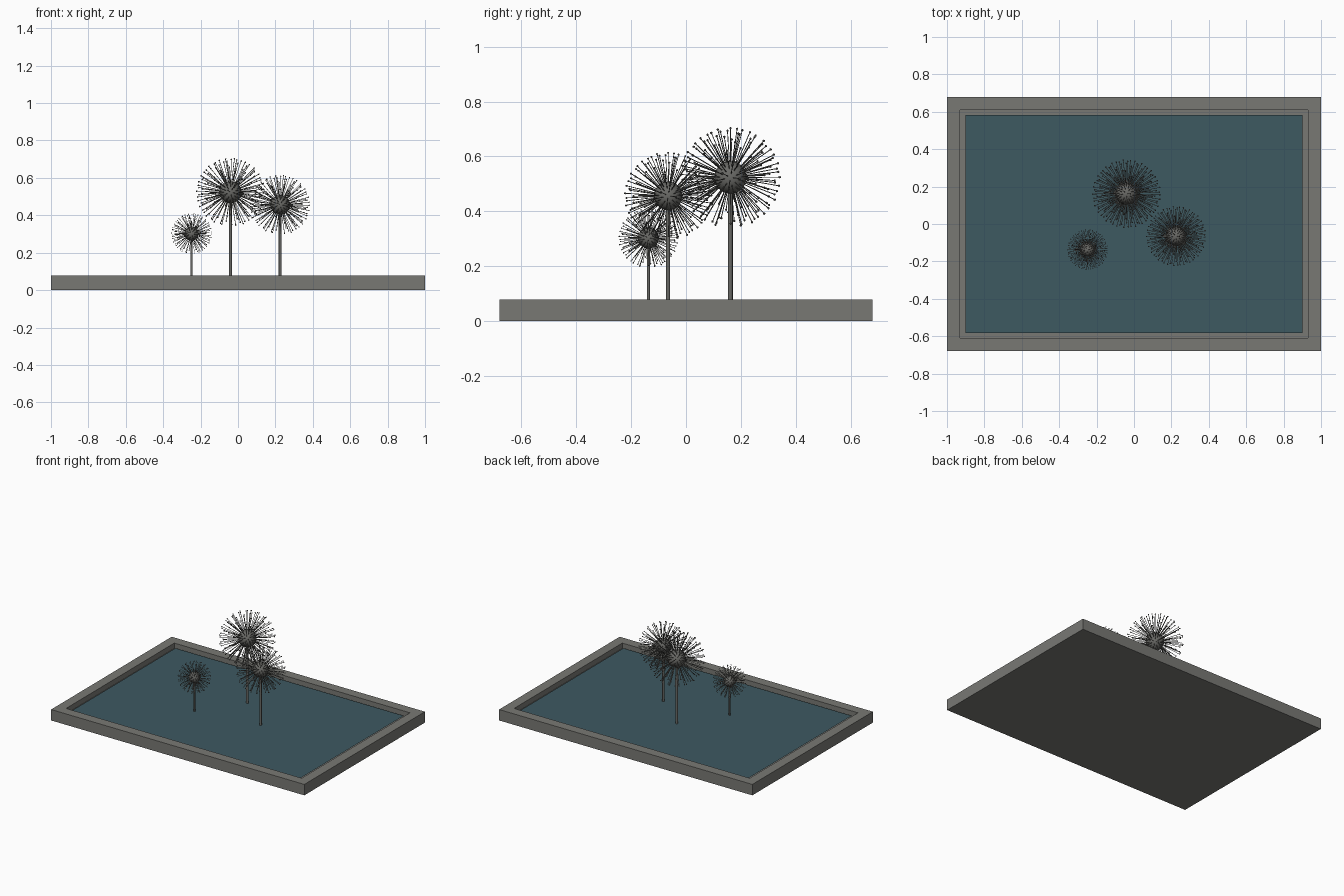
import bpy, bmesh, math
from mathutils import Vector, Matrix

if "Cube" in bpy.data.objects:
    bpy.data.objects.remove(bpy.data.objects["Cube"])


def material(name, color):
    m = bpy.data.materials.new(name)
    m.use_nodes = True
    m.diffuse_color = (*color, 1)
    m.node_tree.nodes["Principled BSDF"].inputs["Base Color"].default_value = (*color, 1)
    return m


stone = material("grey stone", (0.19, 0.19, 0.175))
water_blue = material("deep water", (0.048, 0.1, 0.12))
metal = material("grey metal", (0.14, 0.14, 0.13))


def finish(bm, name, mat, smooth=False):
    mesh = bpy.data.meshes.new(name)
    bm.to_mesh(mesh)
    bm.free()
    obj = bpy.data.objects.new(name, mesh)
    bpy.context.collection.objects.link(obj)
    mesh.materials.append(mat)
    if smooth:
        bpy.ops.object.select_all(action="DESELECT")
        obj.select_set(True)
        bpy.context.view_layer.objects.active = obj
        bpy.ops.object.shade_smooth_by_angle(angle=math.radians(40))
    return obj


def rod(bm, start, end, radius, sides):
    axis = end - start
    turn = axis.to_track_quat("Z", "Y").to_matrix().to_4x4()
    bmesh.ops.create_cone(bm, cap_ends=True, segments=sides, radius1=radius, radius2=radius,
                          depth=axis.length, matrix=Matrix.Translation((start + end) / 2) @ turn)


# Basin: a solid slab whose top is inset and sunk to leave the rim
RIM_Z, WATER_Z = 0.078, 0.06
HALF_X, HALF_Y, RIM = 1.0, 0.68, 0.098
bm = bmesh.new()
bmesh.ops.create_cube(bm, size=1, matrix=Matrix.Translation((0, 0, RIM_Z / 2))
                      @ Matrix.Diagonal((2 * HALF_X, 2 * HALF_Y, RIM_Z, 1)))
bm.normal_update()
top = max(bm.faces, key=lambda f: f.calc_center_median().z)
bmesh.ops.inset_region(bm, faces=[top], thickness=RIM)
floor = bmesh.ops.extrude_face_region(bm, geom=[top])["geom"]
bmesh.ops.translate(bm, verts=[v for v in floor if isinstance(v, bmesh.types.BMVert)],
                    vec=(0, 0, WATER_Z - RIM_Z - 0.02))
if top.is_valid:
    bmesh.ops.delete(bm, geom=[top], context="FACES_ONLY")
bmesh.ops.recalc_face_normals(bm, faces=bm.faces)
finish(bm, "basin", stone)

# Water sheet
bm = bmesh.new()
bmesh.ops.create_grid(bm, x_segments=1, y_segments=1, size=1,
                      matrix=Matrix.Translation((0, 0, WATER_Z))
                      @ Matrix.Diagonal((HALF_X - RIM, HALF_Y - RIM, 1, 1)))
finish(bm, "water", water_blue)


# Fountain: stem, round core and evenly spread spokes with beads at the tips
def fountain(name, centre, core_r, reach, stem_r, count=150):
    centre = Vector(centre)
    bm = bmesh.new()
    rod(bm, Vector((centre.x, centre.y, WATER_Z - 0.015)), centre, stem_r, 12)
    finish(bm, name + "_stem", metal, True)

    bm = bmesh.new()
    bmesh.ops.create_uvsphere(bm, u_segments=24, v_segments=14, radius=core_r,
                              matrix=Matrix.Translation(centre))
    finish(bm, name + "_core", metal, True)

    spokes, beads = bmesh.new(), bmesh.new()
    golden = math.pi * (3 - math.sqrt(5))
    for i in range(count):
        z = 1 - 2 * (i + 0.5) / count
        if z < -0.97:
            continue  # room for the stem
        r = math.sqrt(1 - z * z)
        ray = Vector((r * math.cos(i * golden), r * math.sin(i * golden), z))
        rod(spokes, centre + ray * core_r * 0.95, centre + ray * reach, reach * 0.009, 6)
        bmesh.ops.create_icosphere(beads, subdivisions=1, radius=reach * 0.026,
                                   matrix=Matrix.Translation(centre + ray * reach))
    finish(spokes, name + "_spokes", metal)
    finish(beads, name + "_beads", metal)


fountain("large_fountain", (-0.04, 0.162, 0.523), 0.059, 0.181, 0.0085)
fountain("medium_fountain", (0.225, -0.065, 0.456), 0.052, 0.158, 0.0075)
fountain("small_fountain", (-0.248, -0.137, 0.302), 0.038, 0.107, 0.0058)
